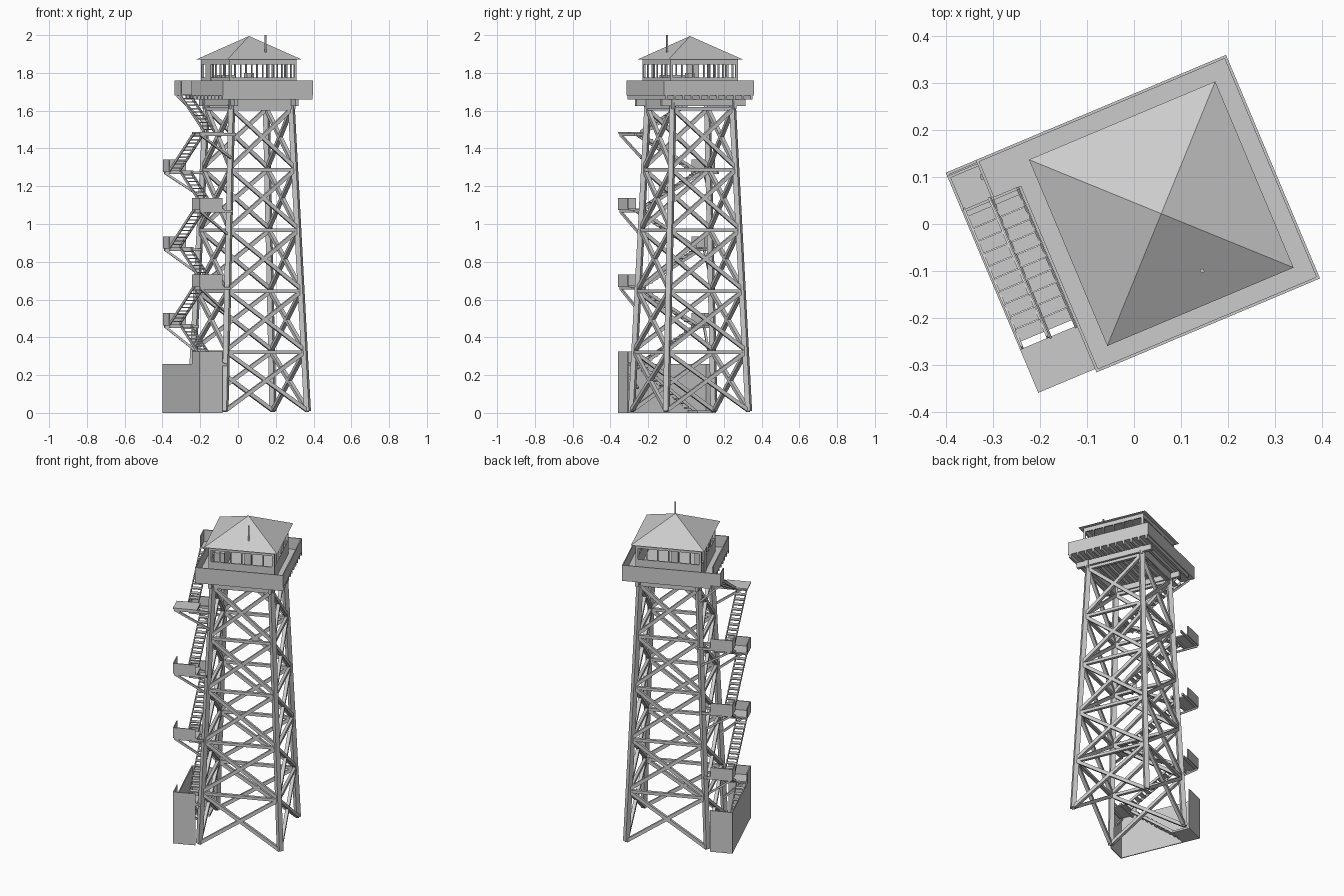
import bpy, bmesh, math
from mathutils import Matrix, Vector

if "Cube" in bpy.data.objects:
    bpy.data.objects.remove(bpy.data.objects["Cube"])

# One weathered grey paint for everything
grey = bpy.data.materials.new("weathered grey")
grey.use_nodes = True
grey.diffuse_color = (0.6, 0.6, 0.6, 1)
grey.node_tree.nodes["Principled BSDF"].inputs["Base Color"].default_value = (0.6, 0.6, 0.6, 1)

# The tower stands turned on its plot
PLOT = Matrix.Translation((0.058, 0.022, 0)) @ Matrix.Rotation(math.radians(22.8), 4, "Z")


class Part:
    """Collects boxes and beams into one named object."""

    def __init__(self, name):
        self.name, self.bm = name, bmesh.new()

    def box(self, x0, x1, y0, y1, z0, z1):
        m = Matrix.Translation(((x0 + x1) / 2, (y0 + y1) / 2, (z0 + z1) / 2))
        m = m @ Matrix.Diagonal((abs(x1 - x0), abs(y1 - y0), abs(z1 - z0), 1))
        bmesh.ops.create_cube(self.bm, size=1, matrix=m)

    def beam(self, a, b, w, h=None):
        a, b = Vector(a), Vector(b)
        d = b - a
        side = d.cross(Vector((0, 0, 1)))
        side = side.normalized() if side.length > 1e-5 else Vector((1, 0, 0))
        up = side.cross(d).normalized()
        m = Matrix((side, d.normalized(), up)).transposed().to_4x4()
        m = Matrix.Translation((a + b) / 2) @ m @ Matrix.Diagonal((w, d.length, h or w, 1))
        bmesh.ops.create_cube(self.bm, size=1, matrix=m)

    def finish(self):
        bmesh.ops.transform(self.bm, matrix=PLOT, verts=self.bm.verts)
        bmesh.ops.recalc_face_normals(self.bm, faces=self.bm.faces)
        mesh = bpy.data.meshes.new(self.name)
        self.bm.to_mesh(mesh)
        self.bm.free()
        mesh.materials.append(grey)
        obj = bpy.data.objects.new(self.name, mesh)
        bpy.context.collection.objects.link(obj)


SIGNS = [(-1, -1), (1, -1), (1, 1), (-1, 1)]
BAYS, BAY_H = 5, 0.322
FLOOR, RAIL_TOP, DECK, T = 1.68, 1.76, 0.258, 0.006


def leg_point(i, z):
    h = 0.237 - 0.065 * z / 1.61
    sx, sy = SIGNS[i % 4]
    return Vector((sx * h, sy * h, z))


# Four tapering legs
legs = Part("legs")
for i in range(4):
    legs.beam(leg_point(i, 0.01), leg_point(i, 1.66), 0.028)
legs.finish()

# Crossed braces and level girts on every side
braces, girts = Part("cross_braces"), Part("girts")
for i in range(4):
    for k in range(BAYS):
        lo, hi = k * BAY_H + 0.012, (k + 1) * BAY_H
        braces.beam(leg_point(i, lo), leg_point(i + 1, hi), 0.02)
        braces.beam(leg_point(i + 1, lo), leg_point(i, hi), 0.02)
        girts.beam(leg_point(i, hi), leg_point(i + 1, hi), 0.018)
braces.finish()
girts.finish()

# Top beams and joists under the deck
beams = Part("deck_beams")
for s in (-1, 1):
    beams.box(-0.19, 0.19, s * 0.165, s * 0.185, 1.61, 1.66)
    beams.box(s * 0.165, s * 0.185, -0.24, 0.24, 1.625, 1.66)
for k in range(11):
    y = -0.245 + k * 0.049
    beams.box(-DECK, DECK, y - 0.006, y + 0.006, 1.658, FLOOR)
beams.finish()

# Walkway deck with a small stair landing at its corner
LX, LY = -0.32, 0.17
deck = Part("deck")
deck.box(-DECK, DECK, -DECK, DECK, FLOOR, FLOOR + 0.008)
deck.box(LX, -DECK, LY, DECK, FLOOR, FLOOR + 0.008)
deck.finish()

parapet = Part("parapet")
parapet.box(LX, DECK, DECK - T, DECK, FLOOR, RAIL_TOP)
parapet.box(-DECK, DECK, -DECK, -DECK + T, FLOOR, RAIL_TOP)
parapet.box(DECK - T, DECK, -DECK, DECK, FLOOR, RAIL_TOP)
parapet.box(-DECK, -DECK + T, -DECK, LY, FLOOR, RAIL_TOP)
parapet.box(LX, LX + T, LY, DECK, FLOOR, RAIL_TOP)
parapet.finish()

# Cabin: low walls, open window band with posts, header
C, SILL, HEAD, EAVE = 0.193, 1.775, 1.845, 1.87
cabin, posts = Part("cabin_walls"), Part("window_posts")
for z0, z1 in ((FLOOR, SILL), (HEAD, EAVE)):
    for s in (-1, 1):
        cabin.box(-C, C, s * (C - 0.008), s * C, z0, z1)
        cabin.box(s * (C - 0.008), s * C, -C, C, z0, z1)
for k in range(7):
    w = 0.007 if k in (0, 6) else 0.0035
    p = (k / 3 - 1) * (C - w)
    for s in (-1, 1):
        q = s * (C - 0.004)
        posts.box(p - w, p + w, q - 0.004, q + 0.004, SILL, HEAD)
        posts.box(q - 0.004, q + 0.004, p - w, p + w, SILL, HEAD)
cabin.finish()
posts.finish()

door = Part("door")
door.box(-C - 0.003, -C + 0.005, 0.06, 0.13, FLOOR, HEAD)
door.finish()

furniture = Part("cabin_furniture")
furniture.box(-0.02, 0.02, -0.02, 0.02, FLOOR, 1.8)
furniture.box(-0.18, -0.12, -0.1, 0.04, FLOOR, 1.79)
furniture.finish()

# Pyramid roof and aerial
roof = Part("roof")
bmesh.ops.create_cone(roof.bm, cap_ends=True, segments=4, radius1=0.215 * math.sqrt(2), radius2=0,
                      depth=0.125, matrix=Matrix.Translation((0, 0, EAVE + 0.0625))
                      @ Matrix.Rotation(math.pi / 4, 4, "Z"))
roof.finish()
aerial = Part("aerial")
aerial.box(0.029, 0.037, -0.15, -0.142, 1.9, 2.0)
aerial.finish()

# Switchback stairs: outer flights rise to the front, inner ones to the back
OUT, MID, INN = -0.389, -0.322, -0.258
FRONT, BACK, END = -0.15, 0.17, 0.25
LEVELS = [0] + [0.26 + 0.2033 * k for k in range(7)] + [FLOOR]
treads, stringers = Part("stair_treads"), Part("stair_stringers")
for k in range(8):
    lo, hi = LEVELS[k], LEVELS[k + 1]
    x0, x1 = (OUT + 0.006, MID - 0.003) if k % 2 == 0 else (MID + 0.003, INN - 0.003)
    y0, y1 = (BACK, FRONT) if k % 2 == 0 else (FRONT, BACK)
    for x in (x0, x1):
        stringers.beam((x, y0, lo + 0.008), (x, y1, hi - 0.004), 0.005, 0.016)
    n = 11
    for t in range(1, n):
        y, z = y0 + (y1 - y0) * t / n, lo + (hi - lo) * t / n
        treads.box(x0, x1, y - 0.014, y + 0.014, z, z + 0.006)
treads.finish()
stringers.finish()

# Landings with solid guards, carried on beams and knee braces
landings, guards, knees = Part("stair_landings"), Part("landing_guards"), Part("knee_braces")
for k in range(1, 8):
    z = LEVELS[k]
    s, inner = (-1, FRONT) if k % 2 else (1, BACK)
    landings.box(OUT, INN + 0.01, inner, s * END, z, z + 0.008)
    if k < 7:
        guards.box(OUT, INN, s * (END - T), s * END, z, z + 0.065)
        guards.box(OUT, OUT + T, inner, s * END, z, z + 0.065)
    reach = -abs(leg_point(0, z).x)
    for y in (s * 0.17, s * 0.24):
        knees.beam((OUT + 0.005, y, z - 0.006), (reach, y, z - 0.006), 0.01, 0.014)
    knees.beam((OUT + 0.01, s * 0.24, z - 0.008), (reach - 0.01, s * 0.2, z - 0.13), 0.012)
knees.beam((LX, 0.22, FLOOR), (-0.185, 0.18, FLOOR - 0.14), 0.012)
landings.finish()
guards.finish()
knees.finish()

# Ground enclosure around the first flight
enclosure = Part("stair_enclosure")
enclosure.box(OUT, OUT + T, -END, 0.258, 0, 0.26)
enclosure.box(OUT, INN, -END, -END + T, 0, 0.26)
enclosure.box(OUT, INN, 0.258 - T, 0.258, 0, 0.26)
enclosure.box(OUT, INN, BACK - 0.02, 0.258, 0, 0.012)
enclosure.finish()
